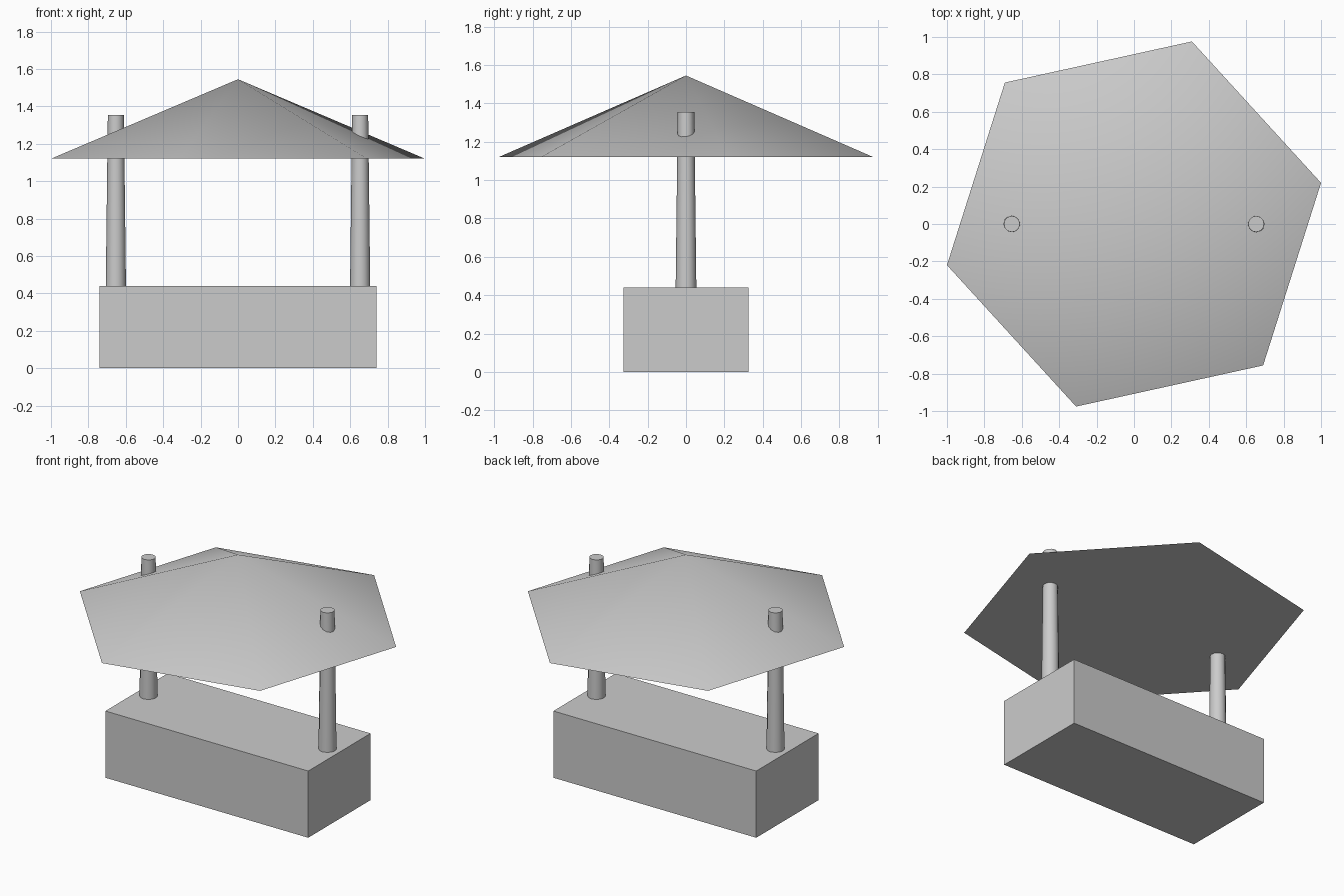
import bpy
from math import radians

if "Cube" in bpy.data.objects:
    bpy.data.objects.remove(bpy.data.objects["Cube"])


def smooth(obj, angle):
    bpy.ops.object.select_all(action='DESELECT')
    obj.select_set(True)
    bpy.context.view_layer.objects.active = obj
    bpy.ops.object.shade_smooth_by_angle(angle=radians(angle))


def tapered(name, sides, r1, r2, z0, z1, x=0, turn=0, angle=40):
    bpy.ops.mesh.primitive_cone_add(vertices=sides, radius1=r1, radius2=r2,
                                    depth=z1 - z0, location=(x, 0, (z0 + z1) / 2),
                                    rotation=(0, 0, radians(turn)))
    obj = bpy.context.object
    obj.name = name
    bpy.ops.object.transform_apply(location=False, rotation=True, scale=True)
    smooth(obj, angle)
    return obj


# Rectangular base block
bpy.ops.mesh.primitive_cube_add(size=1, location=(0, 0, 0.22))
base = bpy.context.object
base.name = "base_block"
base.scale = (1.48, 0.65, 0.44)
bpy.ops.object.transform_apply(location=False, rotation=False, scale=True)

# Tapered posts that poke through the roof
for side, x in (("left", -0.653), ("right", 0.653)):
    tapered(side + "_post", 12, 0.054, 0.043, 0.435, 1.355, x)

# Six-sided roof, closed underneath: one corner points 12.4 degrees off +x
# (the primitive's first corner lies on +y)
tapered("roof", 6, 1.0239, 0, 1.12, 1.545, turn=12.4 - 90)
